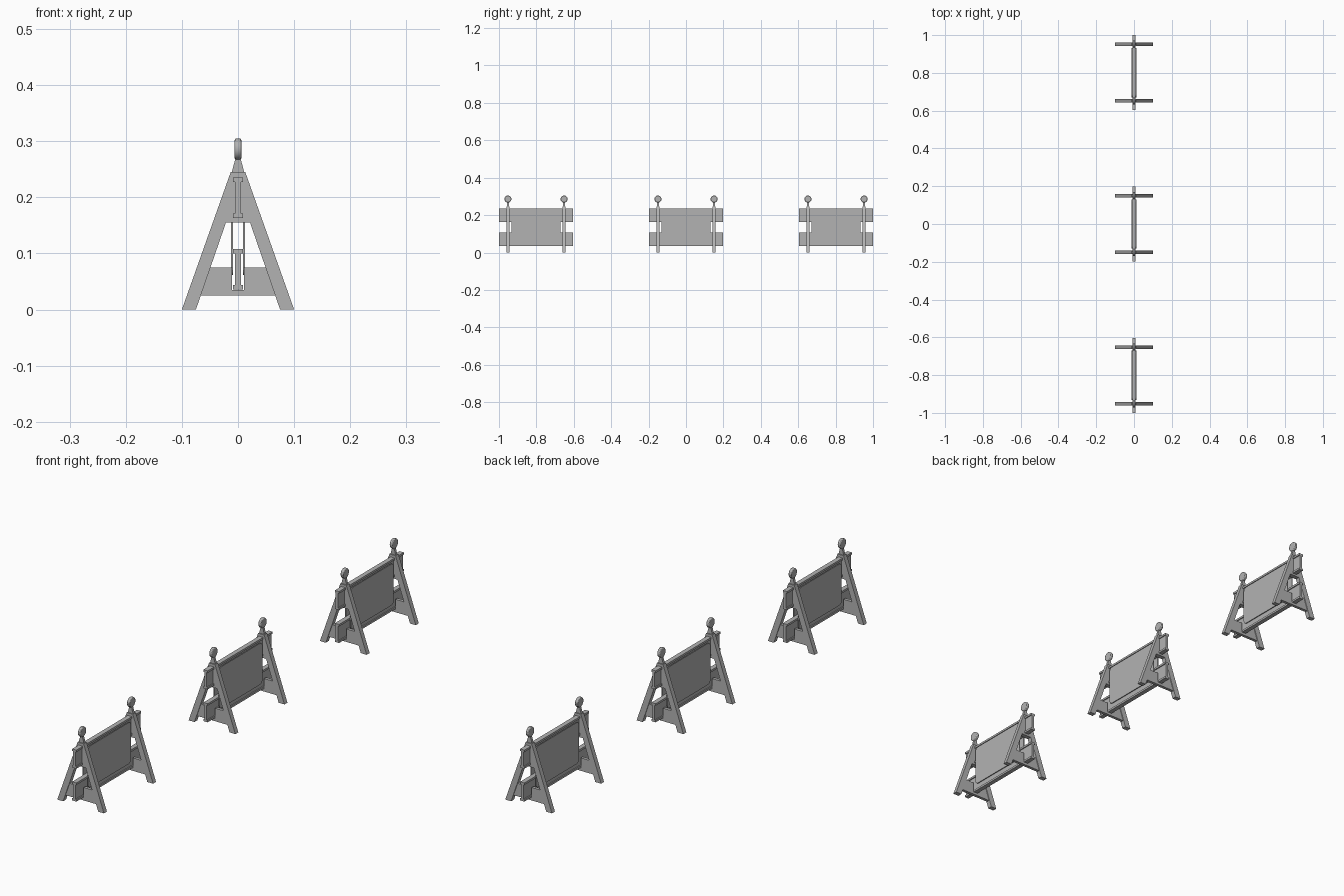
import bpy
import bmesh
from math import pi
from mathutils import Matrix

cube = bpy.data.objects.get("Cube")
if cube:
    bpy.data.objects.remove(cube, do_unlink=True)

grey = bpy.data.materials.new("plain grey")
grey.use_nodes = True
colour = (0.45, 0.45, 0.45, 1)
grey.diffuse_color = colour
grey.node_tree.nodes["Principled BSDF"].inputs["Base Color"].default_value = colour


def finish(bm, name, location):
    bmesh.ops.recalc_face_normals(bm, faces=bm.faces)
    mesh = bpy.data.meshes.new(name)
    bm.to_mesh(mesh)
    bm.free()
    mesh.materials.append(grey)
    obj = bpy.data.objects.new(name, mesh)
    obj.location = location
    bpy.context.collection.objects.link(obj)
    return obj


def prism(name, half, depth, y):
    """Extrude a right-half (x, z) outline, mirrored to the left, along y."""
    outline = half + [(-x, z) for x, z in reversed(half) if x > 0]
    bm = bmesh.new()
    face = bm.faces.new([bm.verts.new((x, -depth / 2, z)) for x, z in outline])
    new = bmesh.ops.extrude_face_region(bm, geom=[face])["geom"]
    moved = [v for v in new if isinstance(v, bmesh.types.BMVert)]
    bmesh.ops.translate(bm, verts=moved, vec=(0, depth, 0))
    return finish(bm, name, (0, y, 0))


def bevel(obj, width, segments):
    mod = obj.modifiers.new("rounded edges", "BEVEL")
    mod.width = width
    mod.segments = segments
    mod.limit_method = "ANGLE"
    mod.angle_limit = pi / 4
    return mod


def rail(name, z, y):
    """I-shaped rail, wide flanges above and below a thin web."""
    h, flange, wide, web = 0.036, 0.008, 0.009, 0.005
    half = [(wide, z - h), (wide, z - h + flange), (web, z - h + flange),
            (web, z + h - flange), (wide, z + h - flange), (wide, z + h)]
    prism(name, half, 0.396, y)


def panel(name, x, y):
    """Thin sheet with rounded corners."""
    bm = bmesh.new()
    bmesh.ops.create_cube(bm, size=1, matrix=Matrix.Diagonal((0.0035, 0.262, 0.16, 1)))
    edges = [e for e in bm.edges
             if abs(e.verts[0].co.x - e.verts[1].co.x) > 0.001]
    bmesh.ops.bevel(bm, geom=edges, offset=0.014, segments=4,
                    profile=0.5, affect="EDGES")
    finish(bm, name, (x, y, 0.142))


def lamp(y):
    """Round lamp facing sideways, with a softened rim."""
    bm = bmesh.new()
    bmesh.ops.create_cone(bm, cap_ends=True, segments=24, radius1=0.019,
                          radius2=0.019, depth=0.012,
                          matrix=Matrix.Rotation(pi / 2, 4, "Y"))
    obj = finish(bm, "lamp", (0, y, 0.286))
    bevel(obj, 0.003, 2)
    bpy.context.view_layer.objects.active = obj
    obj.select_set(True)
    bpy.ops.object.shade_smooth_by_angle()
    obj.select_set(False)


def trestle(y):
    """A-shaped end frame with notched crossbar, neck and lamp."""
    prism("trestle_frame", [(0.0215, 0.155), (0.075, 0), (0.1, 0), (0.013, 0.245)],
          0.018, y)
    prism("crossbar", [(0.067, 0.025), (0.05, 0.075), (0.011, 0.075), (0.011, 0.035)],
          0.012, y)
    prism("lamp_neck", [(0.011, 0.245), (0.005, 0.268)], 0.01, y)
    lamp(y)


# Three identical barricades in a row
for centre in (-0.802, 0, 0.802):
    for side in (-1, 1):
        trestle(centre + side * 0.15)
        panel("left_panel" if side > 0 else "right_panel", side * 0.01075, centre)
    rail("upper_rail", 0.199, centre)
    rail("lower_rail", 0.072, centre)
